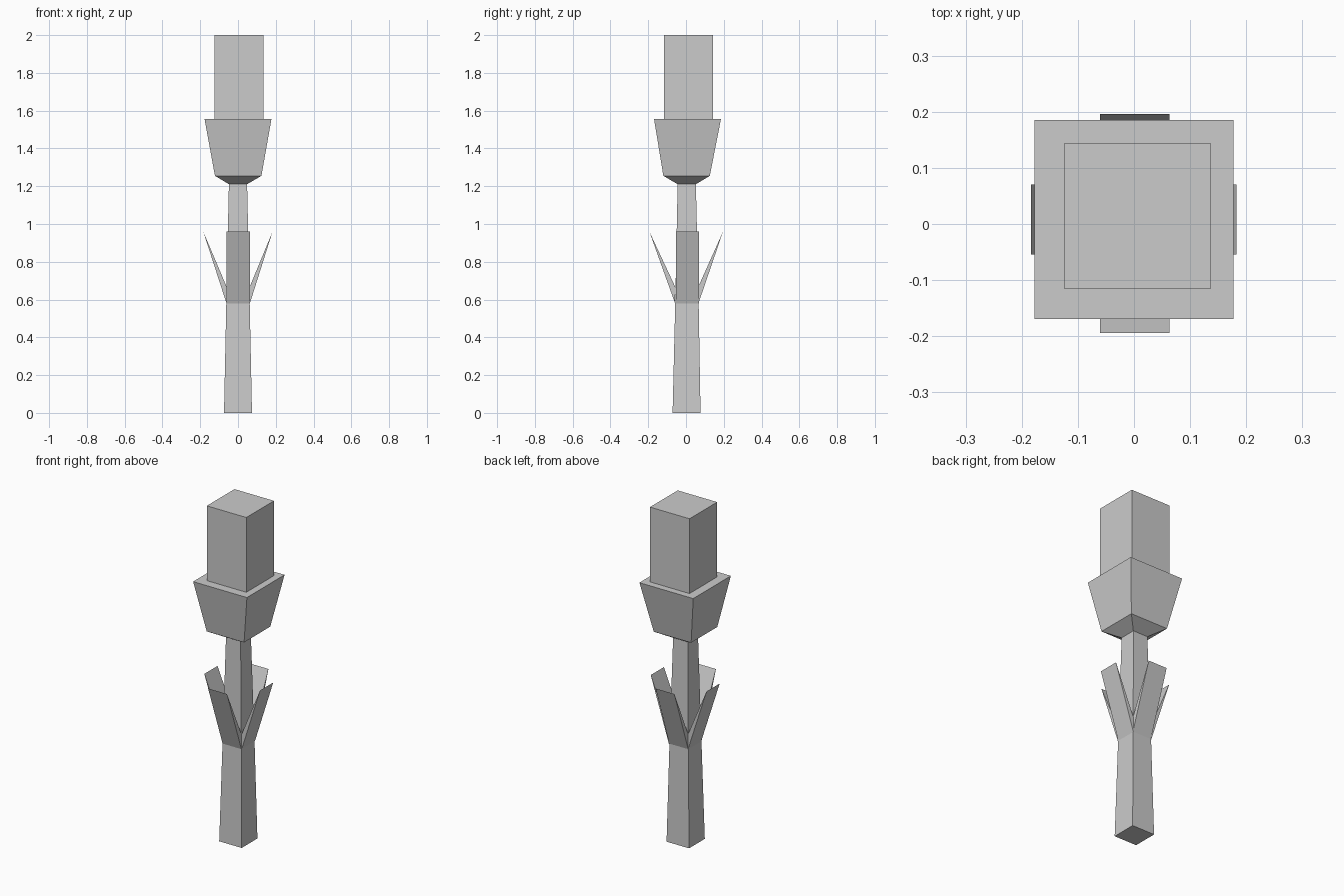
import bpy

if "Cube" in bpy.data.objects:
    bpy.data.objects.remove(bpy.data.objects["Cube"])


def make_mesh(name, verts, faces):
    mesh = bpy.data.meshes.new(name)
    mesh.from_pydata(verts, [], faces)
    obj = bpy.data.objects.new(name, mesh)
    bpy.context.collection.objects.link(obj)
    return obj


def square_loft(name, rings):
    """Loft square rings given as (centre x, centre y, half width, z)."""
    verts = [(cx + sx * h, cy + sy * h, z)
             for cx, cy, h, z in rings
             for sx, sy in ((-1, -1), (1, -1), (1, 1), (-1, 1))]
    faces = [(3, 2, 1, 0)]
    for r in range(len(rings) - 1):
        a = r * 4
        for i in range(4):
            j = (i + 1) % 4
            faces.append((a + i, a + j, a + 4 + j, a + 4 + i))
    t = len(verts) - 4
    faces.append((t, t + 1, t + 2, t + 3))
    return make_mesh(name, verts, faces)


def leaf(name, direction, tip, centre):
    """Wedge leaf leaning outward from the stem; direction is a unit axis."""
    dx, dy = direction
    cx, cy = centre
    profile = [(0.062, 0.58), (tip, 0.96), (0.06, 0.665)]  # outer base, tip, inner base
    verts = [(cx + dx * out - dy * w, cy + dy * out + dx * w, z)
             for w in (-0.062, 0.062) for out, z in profile]
    faces = [(0, 1, 2), (5, 4, 3), (3, 4, 1, 0), (4, 5, 2, 1), (5, 3, 0, 2)]
    return make_mesh(name, verts, faces)


# Tapered stem
square_loft("stem", [(0, 0.003, 0.074, 0), (0, 0.005, 0.062, 0.58), (0, 0.004, 0.048, 1.22)])

# Flared cup with flat rim
square_loft("cup", [(0, 0.004, 0.047, 1.21), (0.001, 0.003, 0.123, 1.255), (0, 0.008, 0.177, 1.555)])

# Block standing in the cup
square_loft("head_block", [(0.006, 0.014, 0.13, 1.555), (0.006, 0.014, 0.13, 2.0)])

# Four leaves around the stem
leaf("leaf_right", (1, 0), 0.182, (0.001, 0.008))
leaf("leaf_left", (-1, 0), 0.185, (0.001, 0.008))
leaf("leaf_back", (0, 1), 0.192, (0.001, 0.004))
leaf("leaf_front", (0, -1), 0.198, (0.001, 0.004))
